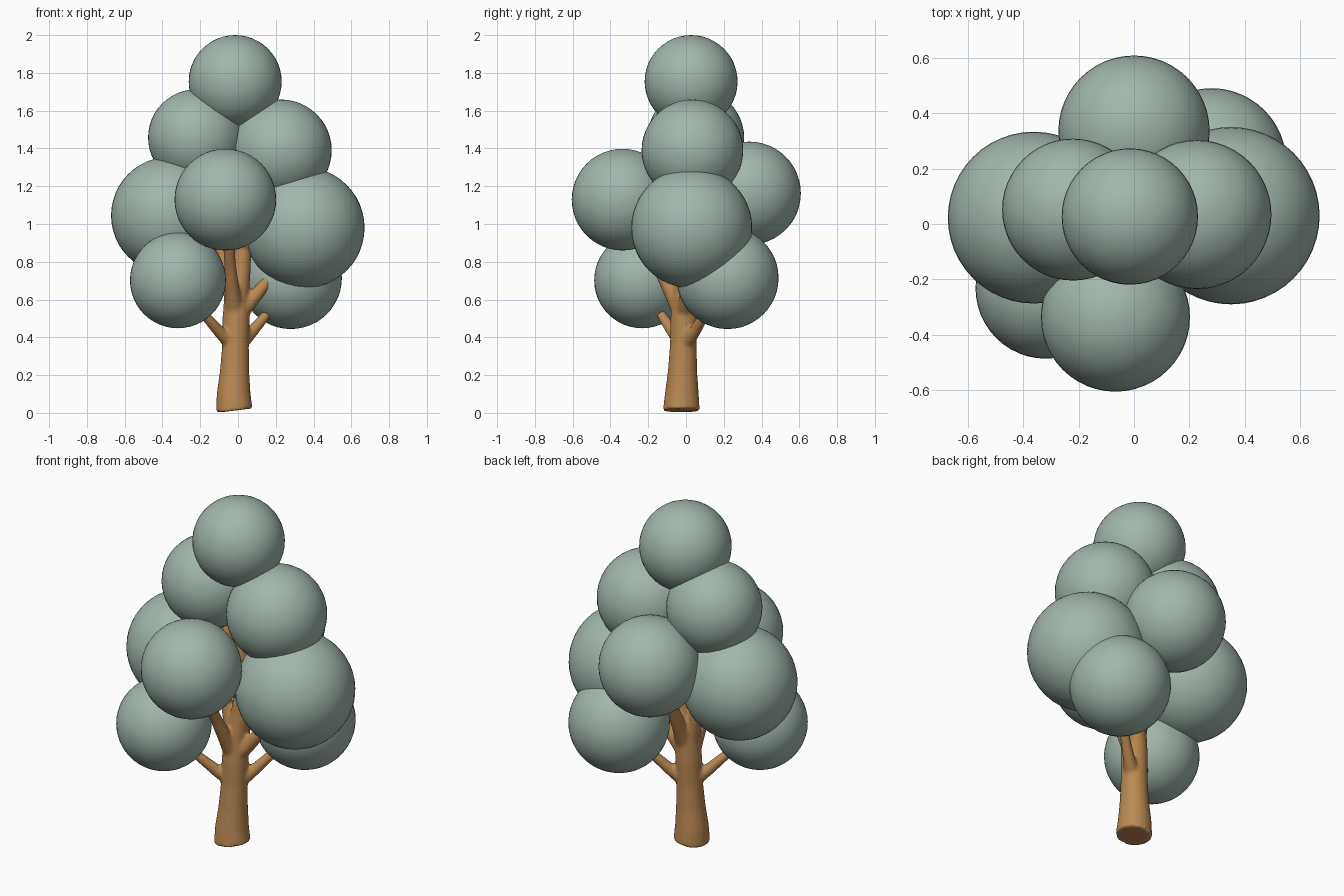
import bpy, bmesh, math
from mathutils import Vector

if "Cube" in bpy.data.objects:
    bpy.data.objects.remove(bpy.data.objects["Cube"])


def material(name, color):
    m = bpy.data.materials.new(name)
    m.diffuse_color = (*color, 1)
    m.use_nodes = True
    m.node_tree.nodes["Principled BSDF"].inputs["Base Color"].default_value = m.diffuse_color
    return m


leaf = material("sage_green", (0.36, 0.47, 0.41))
bark = material("warm_brown", (0.49, 0.25, 0.085))


# Foliage balls
centres = {}


def ball(name, x, y, z, radius):
    bpy.ops.mesh.primitive_uv_sphere_add(segments=48, ring_count=24, radius=radius, location=(x, y, z))
    ob = bpy.context.object
    ob.name = "foliage_" + name
    ob.data.materials.append(leaf)
    bpy.ops.object.shade_smooth()
    centres[name] = Vector((x, y, z))


ball("top", -0.015, 0.027, 1.754, 0.246)
ball("upper_left", -0.22, 0.052, 1.457, 0.256)
ball("upper_right", 0.227, 0.034, 1.39, 0.269)
ball("middle_left", -0.362, 0.023, 1.045, 0.31)
ball("middle_right", 0.35, 0.03, 0.98, 0.32)
ball("front", -0.067, -0.336, 1.129, 0.269)
ball("back", 0, 0.335, 1.163, 0.273)
ball("lower_left", -0.318, -0.232, 0.702, 0.254)
ball("lower_right", 0.28, 0.22, 0.714, 0.27)

bm = bmesh.new()


# Closed tapered tube through points
def tube(co, radii, n=20):
    rings = []
    for i, c in enumerate(co):
        t = (co[min(i + 1, len(co) - 1)] - co[max(i - 1, 0)]).normalized()
        if i == 0 and c.z < 0.1:
            t = Vector((-0.12, 0, 1)).normalized()  # slightly tilted foot
        u = t.cross(Vector((0, 1, 0))).normalized()
        v = t.cross(u)
        rings.append([bm.verts.new(c + radii[i] * (math.cos(a) * u + math.sin(a) * v))
                      for a in (2 * math.pi * k / n for k in range(n))])
    for a, b in zip(rings, rings[1:]):
        for k in range(n):
            j = (k + 1) % n
            bm.faces.new((a[k], a[j], b[j], b[k]))
    bm.faces.new(rings[0][::-1])
    bm.faces.new(rings[-1])


# Main stem: height, x, radius
stem = [(0.012, -0.02, 0.098), (0.1, -0.023, 0.09), (0.22, -0.018, 0.078), (0.36, -0.013, 0.071),
        (0.5, -0.01, 0.072), (0.62, -0.008, 0.066), (0.75, 0.015, 0.052), (0.9, 0.03, 0.043)]
tube([Vector((x, 0.03 * z - 0.025, z)) for z, x, r in stem] + [centres["top"]],
     [r for z, x, r in stem] + [0.03])


# Branch from the stem through a knee into a foliage ball
def branch(target, z, x, knee, thick):
    start, knee = Vector((x, -0.01, z)), Vector(knee)
    bend = start.lerp(knee, 0.48) - Vector((0, 0, 0.01))
    end = knee.lerp(centres[target], 0.8)
    tube([start, bend, knee, end], [thick * k for k in (1.8, 1.25, 1, 0.85)])


branch("lower_left", 0.36, -0.02, (-0.17, -0.125, 0.51), 0.026)
branch("lower_right", 0.36, 0.0, (0.15, 0.1, 0.52), 0.026)
branch("middle_right", 0.53, 0.0, (0.155, 0.01, 0.695), 0.031)
branch("middle_left", 0.58, -0.015, (-0.09, 0.01, 0.86), 0.031)
branch("front", 0.52, -0.015, (-0.04, -0.14, 0.76), 0.032)
branch("back", 0.56, 0.0, (0.0, 0.13, 0.85), 0.032)
branch("upper_left", 0.88, 0.025, (-0.06, 0.03, 1.1), 0.028)
branch("upper_right", 0.88, 0.025, (0.09, 0.02, 1.08), 0.028)

# Trunk and branches fused into one smooth body
bmesh.ops.recalc_face_normals(bm, faces=bm.faces)
me = bpy.data.meshes.new("trunk_and_branches")
bm.to_mesh(me)
bm.free()
me.materials.append(bark)
trunk = bpy.data.objects.new("trunk_and_branches", me)
bpy.context.collection.objects.link(trunk)
fuse = trunk.modifiers.new("fuse", 'REMESH')
fuse.mode = 'VOXEL'
fuse.voxel_size = 0.009
fuse.use_smooth_shade = True
soften = trunk.modifiers.new("soften", 'SMOOTH')
soften.factor = 0.5
soften.iterations = 8
